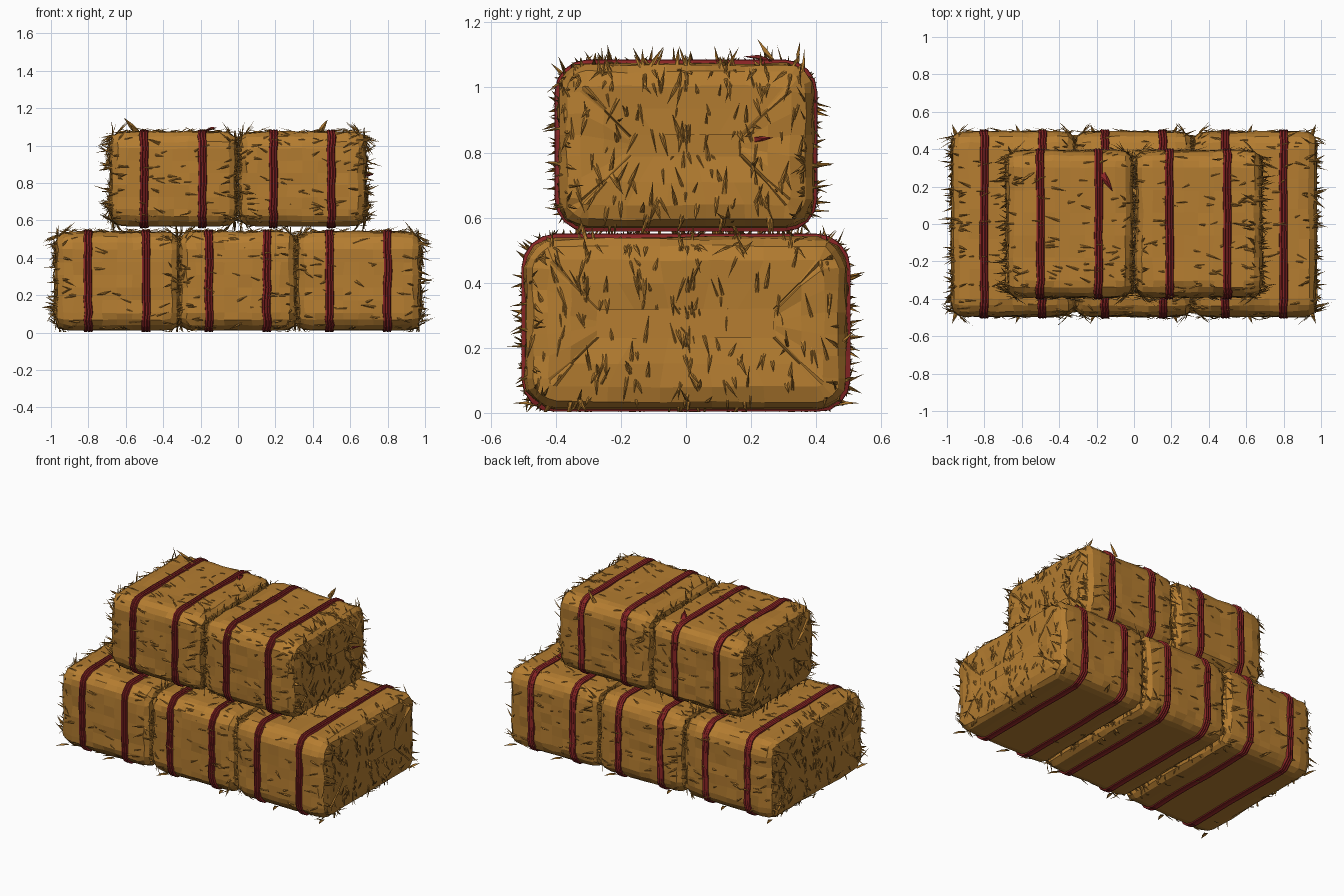
import bpy, bmesh, math, random
from mathutils import Vector

random.seed(7)
if "Cube" in bpy.data.objects:
    bpy.data.objects.remove(bpy.data.objects["Cube"])


def material(name, rgb):
    m = bpy.data.materials.new(name)
    m.use_nodes = True
    m.diffuse_color = (*rgb, 1)
    bsdf = next(n for n in m.node_tree.nodes if n.type == 'BSDF_PRINCIPLED')
    bsdf.inputs["Base Color"].default_value = (*rgb, 1)
    return m


STRAW = material("golden straw", (0.46, 0.205, 0.03))
TWINE = material("red twine", (0.25, 0.018, 0.018))


def finish(bm, name, mat):
    me = bpy.data.meshes.new(name)
    bm.to_mesh(me)
    bm.free()
    me.materials.append(mat)
    ob = bpy.data.objects.new(name, me)
    bpy.context.collection.objects.link(ob)
    return ob


def outline(hy, z0, z1, r, grow=0.0):
    """Rounded rectangle in the y-z plane, as (y, z) points."""
    hy, z0, z1, r = hy + grow, z0 - grow, z1 + grow, max(r + grow, 0.008)
    pts = []
    corners = [(hy - r, z0 + r, -90), (hy - r, z1 - r, 0),
               (r - hy, z1 - r, 90), (r - hy, z0 + r, 180)]
    for i, (cy, cz, start) in enumerate(corners):
        for k in range(5):
            a = math.radians(start + 22.5 * k)
            pts.append(Vector((cy + r * math.cos(a), cz + r * math.sin(a))))
        ny, nz, na = corners[(i + 1) % 4]
        a = math.radians(na)
        end = Vector((ny + r * math.cos(a), nz + r * math.sin(a)))
        last, steps = pts[-1], 5
        pts += [last.lerp(end, k / steps) for k in range(1, steps)]
    return pts


def skin(bm, rings, closed=False):
    """Bridge rings of vertices with quads."""
    n = len(rings[0])
    pairs = list(zip(rings, rings[1:])) + ([(rings[-1], rings[0])] if closed else [])
    for a, b in pairs:
        for i in range(n):
            j = (i + 1) % n
            bm.faces.new((a[i], a[j], b[j], b[i]))


def blade(bm, p, direction, normal, length, width, lift):
    """One bent, tapering stalk lying on the surface."""
    side = direction.cross(normal).normalized() * width / 2
    mid = p + direction * length * 0.5 + normal * lift * 0.3
    tip = p + direction * length + normal * lift
    root = p - normal * 0.006
    pts = [root - side, root + side, mid + side * 0.8, mid - side * 0.8, tip]
    ridge = mid + normal * width * 0.35
    for q in pts + [ridge]:
        q.z = max(q.z, 0.002)
    a, b, c, d, t, m = [bm.verts.new(q) for q in pts + [ridge]]
    for f in ((a, b, m), (b, c, m), (d, a, m), (c, t, m), (t, d, m)):
        bm.faces.new(f)


def bale(name, cx, half, hy, z0, z1, r):
    # compressed block: rounded outline lofted along x with soft ends
    bm = bmesh.new()
    end = [(half - 0.008, -0.22), (half, -0.14), (half, -0.07), (half - 0.012, -0.025),
           (half - 0.04, -0.005)]
    mids = [(half * (0.72 - 0.24 * k), 0.0) for k in range(7)]
    stations = end + mids + [(-x, g) for x, g in reversed(end)]
    rings = []
    for x, g in stations:
        ring = []
        for y, z in outline(hy, z0, z1, r, g):
            j = random.uniform(-0.006, 0.004)
            out = Vector((y / hy, (z - (z0 + z1) / 2) / (z1 - z0) * 2)) * j
            flat = 0 if z < z0 + 0.01 else 1
            ring.append(bm.verts.new((cx + x + random.uniform(-0.006, 0.006),
                                      y + out.x, z + out.y * flat)))
        rings.append(ring)
    skin(bm, rings)
    bm.faces.new(rings[0])
    bm.faces.new(list(reversed(rings[-1])))
    bmesh.ops.recalc_face_normals(bm, faces=bm.faces[:])

    # loose stalks, thicker around the end rims
    stalks = bmesh.new()
    faces = bm.faces[:]
    weights = []
    for f in faces:
        c = f.calc_center_median()
        rim = abs(c.x - cx) > half - 0.06
        w = f.calc_area() * (3 if rim else 1)
        if rim and abs(f.normal.x) < 0.9:
            w *= 3
        weights.append(w * (0.05 if f.normal.z < -0.8 else 1))
    for f in random.choices(faces, weights, k=620):
        n = f.normal.copy()
        vs = [v.co for v in f.verts]
        mix = [random.random() + 0.01 for v in vs]
        p = sum((v * m for v, m in zip(vs, mix)), Vector()) / sum(mix)
        spread = random.gauss(0, 0.3)
        if abs(n.x) > 0.7:
            d = Vector((0, spread, random.choice((-1, 1))))
        else:
            outward = 1 if p.x > cx else -1
            d = Vector((outward * random.choice((1, 1, -1)), 0, 0))
            d += Vector((0, -n.z, n.y)) * spread
        d = (d - n * d.dot(n)).normalized()
        blade(stalks, p, d, n, random.uniform(0.04, 0.11),
              random.uniform(0.007, 0.016), random.uniform(0.0, 0.022))
    finish(bm, name, STRAW)
    finish(stalks, name + "_stalks", STRAW)


def band(name, x, hy, z0, z1, r):
    # flat bundle of three cords wrapped round the bale
    bm = bmesh.new()
    section = [(-0.024, -0.01), (-0.022, 0.007), (-0.012, 0.011), (-0.007, 0.004),
               (0.003, 0.011), (0.009, 0.005), (0.017, 0.01), (0.024, -0.01)]
    loops = [outline(hy, z0, z1, r, g) for _, g in section]
    rings = []
    for i in range(len(loops[0])):
        dx = random.uniform(-0.004, 0.004)
        rings.append([bm.verts.new((x + s[0] + dx, lp[i].x, max(lp[i].y, 0.004)))
                      for s, lp in zip(section, loops)])
    skin(bm, rings, closed=True)
    bmesh.ops.recalc_face_normals(bm, faces=bm.faces[:])
    finish(bm, name, TWINE)


LOWER = (0.495, 0.01, 0.54, 0.095)
UPPER = (0.393, 0.568, 1.075, 0.09)
for label, cx, half in (("right", -0.645, 0.33), ("middle", 0.0, 0.312), ("left", 0.645, 0.33)):
    bale("lower_bale_" + label, cx, half, *LOWER)
    for side in (-1, 1):
        band(f"lower_band_{label}_{'inner' if side * cx < 0 else 'outer'}_{side + 2}",
             cx + side * 0.155, *LOWER)
for label, cx in (("right", -0.345), ("left", 0.345)):
    bale("upper_bale_" + label, cx, 0.338, *UPPER)
    for side in (-1, 1):
        band(f"upper_band_{label}_{side + 2}", cx + side * 0.155, *UPPER)

# long stray stalks sticking out of the stack
bm = bmesh.new()
up, out = Vector((0, 0, 1)), Vector((0, -1, 0))
for p, d, length, width in (
        ((-0.54, 0.27, 1.07), (-0.8, -0.35, 0.9), 0.11, 0.03),
        ((0.43, 0.34, 1.06), (0.5, 0.3, 0.8), 0.1, 0.03),
        ((-0.68, 0.1, 0.95), (-0.4, 0, -0.9), 0.1, 0.02),
        ((0.67, 0.2, 0.86), (1, 0, -0.2), 0.06, 0.015),
        ((-0.3, 0.36, 0.62), (0.1, 1, -0.4), 0.06, 0.03)):
    blade(bm, Vector(p), Vector(d).normalized(), out, length, width, 0.02)
for sx in (-1, 1):
    for sy in (-1, 1):
        for x in (0.94, 0.6, 0.2):
            blade(bm, Vector((sx * x, sy * 0.45, 0.025)), Vector((sx * 0.4, sy, 0)).normalized(),
                  up, 0.09, 0.025, 0.005)
finish(bm, "stray_stalks", STRAW)

# loose twine ends
bm = bmesh.new()
blade(bm, Vector((-0.17, 0.27, 1.085)), Vector((0.5, -0.85, 0)).normalized(), up, 0.11, 0.035, 0.01)
blade(bm, Vector((0.685, 0.21, 0.84)), Vector((0.2, 1, 0.1)).normalized(), Vector((1, 0, 0)),
      0.06, 0.016, 0.03)
finish(bm, "loose_twine_ends", TWINE)
